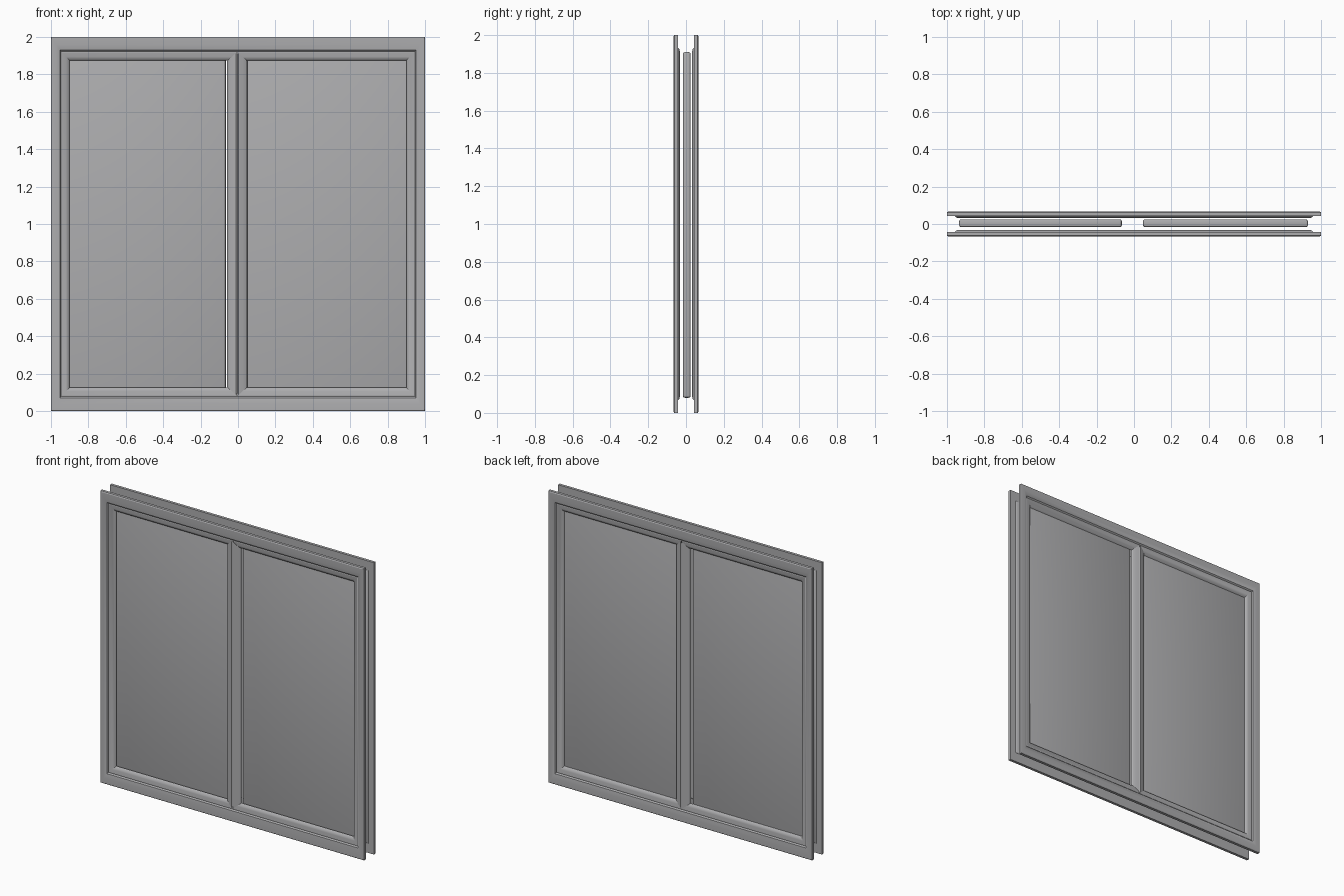
import bpy, bmesh

if "Cube" in bpy.data.objects:
    bpy.data.objects.remove(bpy.data.objects["Cube"])

grey = bpy.data.materials.new("mid grey")
grey.diffuse_color = (0.42, 0.42, 0.43, 1)
grey.use_nodes = True
grey.node_tree.nodes["Principled BSDF"].inputs["Base Color"].default_value = grey.diffuse_color


def finish(name, bm):
    """Turn a bmesh into a shaded object."""
    bmesh.ops.recalc_face_normals(bm, faces=bm.faces)
    mesh = bpy.data.meshes.new(name)
    bm.to_mesh(mesh)
    bm.free()
    mesh.materials.append(grey)
    ob = bpy.data.objects.new(name, mesh)
    bpy.context.collection.objects.link(ob)
    bpy.ops.object.select_all(action='DESELECT')
    ob.select_set(True)
    bpy.context.view_layer.objects.active = ob
    bpy.ops.object.shade_smooth_by_angle(angle=0.5)
    return ob


# Moulding section: side inset, top/bottom inset, depth from the middle
FRAME = [(0, 0, .043), (0, 0, .062), (.006, .006, .066), (.028, .04, .066),
         (.048, .07, .058), (.054, .078, .050), (.060, .083, .052),
         (.080, .105, .048), (.094, .120, .040), (.100, .127, .031),
         (.060, .090, .031), (.048, .074, .036), (.040, .065, .043)]


def frame(name, side):
    """Sweep the section round the rectangle with mitred corners."""
    bm = bmesh.new()
    rings = []
    for sx, sz in ((-1, -1), (1, -1), (1, 1), (-1, 1)):
        rings.append([bm.verts.new((sx * (1 - a), side * d, 1 + sz * (1 - b)))
                      for a, b, d in FRAME])
    n = len(FRAME)
    for i in range(4):
        r, s = rings[i], rings[(i + 1) % 4]
        for j in range(n):
            k = (j + 1) % n
            bm.faces.new((r[j], r[k], s[k], s[j]))
    finish(name, bm)


# Mullion section: x, depth
MULLION = [(-.058, .031), (-.052, .040), (-.034, .049), (-.010, .055),
           (-.004, .051), (.002, .055), (.026, .049), (.044, .040), (.050, .031)]


def mullion(name, side):
    """Centre bar with pointed ends that meet the frame bead."""
    bm = bmesh.new()
    low, high = [], []
    for x, d in MULLION:
        cut = abs(x + .004) * .9
        low.append(bm.verts.new((x, side * d, .080 + cut)))
        high.append(bm.verts.new((x, side * d, 1.920 - cut)))
    n = len(MULLION)
    for j in range(n):
        k = (j + 1) % n
        bm.faces.new((low[j], low[k], high[k], high[j]))
    bm.faces.new(low)
    bm.faces.new(high)
    finish(name, bm)


def pane(name, x0, x1):
    """Thick panel with rounded edges."""
    bm = bmesh.new()
    bmesh.ops.create_cube(bm, size=1)
    for v in bm.verts:
        v.co = ((x0 + x1) / 2 + v.co.x * (x1 - x0),
                .004 + v.co.y * .042, .995 + v.co.z * 1.83)
    bmesh.ops.bevel(bm, geom=bm.edges[:], offset=.012, segments=3,
                    profile=.5, affect='EDGES')
    finish(name, bm)


# Front and back mouldings
for label, side in (("front", -1), ("back", 1)):
    frame(label + "_frame", side)
    mullion(label + "_mullion", side)

# Two panes between the mouldings
pane("left_pane", -.935, -.065)
pane("right_pane", .048, .930)
